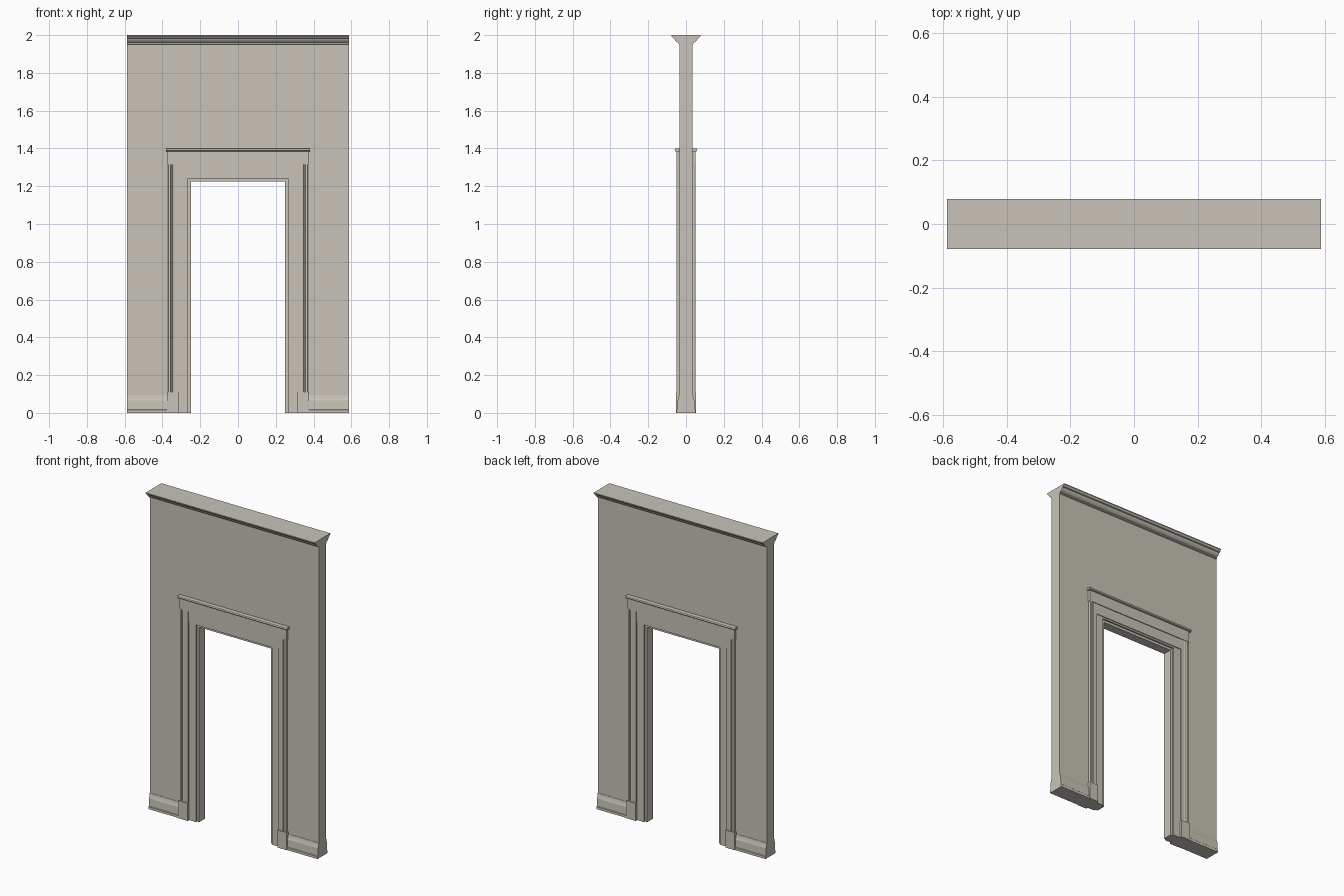
import bpy
import bmesh

cube = bpy.data.objects.get("Cube")
if cube:
    bpy.data.objects.remove(cube)

plaster = bpy.data.materials.new("warm_grey_plaster")
plaster.use_nodes = True
colour = (0.58, 0.55, 0.48, 1)
plaster.diffuse_color = colour
bsdf = next(n for n in plaster.node_tree.nodes if n.type == "BSDF_PRINCIPLED")
bsdf.inputs["Base Color"].default_value = colour


def prism(name, profile, axis, start, end, mirror=""):
    """Extrude a 2D profile along an axis; mirror across the named axes."""
    place = {"x": lambda a, b, t: (t, a, b),
             "y": lambda a, b, t: (a, t, b),
             "z": lambda a, b, t: (a, b, t)}[axis]
    bm = bmesh.new()
    rings = [[bm.verts.new(place(a, b, t)) for a, b in profile] for t in (start, end)]
    bm.faces.new(rings[0])
    bm.faces.new(rings[1])
    n = len(profile)
    for i in range(n):
        j = (i + 1) % n
        bm.faces.new((rings[0][i], rings[0][j], rings[1][j], rings[1][i]))
    bmesh.ops.recalc_face_normals(bm, faces=bm.faces)
    mesh = bpy.data.meshes.new(name)
    bm.to_mesh(mesh)
    bm.free()
    mesh.materials.append(plaster)
    obj = bpy.data.objects.new(name, mesh)
    bpy.context.collection.objects.link(obj)
    if mirror:
        mod = obj.modifiers.new("mirror", "MIRROR")
        mod.use_axis = ["x" in mirror, "y" in mirror, False]
        mod.use_mirror_merge = False
    return obj


def arch(half, top, inner, inner_top):
    """Outline of an upside-down U in the x-z plane."""
    return [(-half, 0), (-half, top), (half, top), (half, 0),
            (inner, 0), (inner, inner_top), (-inner, inner_top), (-inner, 0)]


W = 0.588    # half width of the wall
F = -0.035   # front face of the wall

# Wall with doorway, recessed door stop and inner frame
prism("wall", arch(W, 1.99, 0.265, 1.24), "y", F, -F)
prism("door_stop", arch(0.27, 1.245, 0.25, 1.225), "y", -0.028, 0.028)
prism("inner_frame", arch(0.32, 1.255, 0.265, 1.24), "y", -0.039, 0.039)

# Crown moulding, one closed section covering both faces and the top
crown = [(F, 1.95), (-0.041, 1.953), (-0.041, 1.96), (-0.049, 1.964),
         (-0.057, 1.972), (-0.062, 1.982), (-0.069, 1.985),
         (-0.073, 1.992), (-0.078, 1.996), (-0.078, 2.0)]
prism("crown_moulding", crown + [(-y, z) for y, z in reversed(crown)], "x", -W, W)

# Baseboards with a shoe strip and a bevelled top
base = [(0, 0), (-0.05, 0), (-0.05, 0.015), (-0.047, 0.018),
        (-0.045, 0.065), (-0.040, 0.08), (-0.037, 0.095), (0, 0.095)]
prism("baseboard", base, "x", 0.37, W, "xy")

# Fluted door casings and their plinth blocks
casing = [(0.315, 0), (0.315, -0.046), (0.342, -0.046), (0.347, -0.049),
          (0.350, -0.044), (0.355, -0.044), (0.358, -0.050), (0.368, -0.050),
          (0.370, -0.046), (0.370, 0)]
prism("door_casing", casing, "z", 0.1, 1.318, "xy")
plinth = [(0.313, 0), (0.313, -0.053), (0.376, -0.053), (0.376, 0)]
prism("plinth_block", plinth, "z", 0, 0.11, "xy")

# Lintel, frieze board and rounded cap above the door
prism("lintel", [(0, 1.25), (-0.044, 1.25), (-0.044, 1.32), (0, 1.32)],
      "x", -0.317, 0.317, "y")
prism("frieze", [(0, 1.315), (-0.049, 1.315), (-0.049, 1.388), (0, 1.388)],
      "x", -0.373, 0.373, "y")
cap = [(0, 1.384), (-0.054, 1.384), (-0.059, 1.388), (-0.06, 1.393),
       (-0.058, 1.398), (-0.054, 1.4), (0, 1.4)]
prism("door_cap", cap, "x", -0.382, 0.382, "y")
